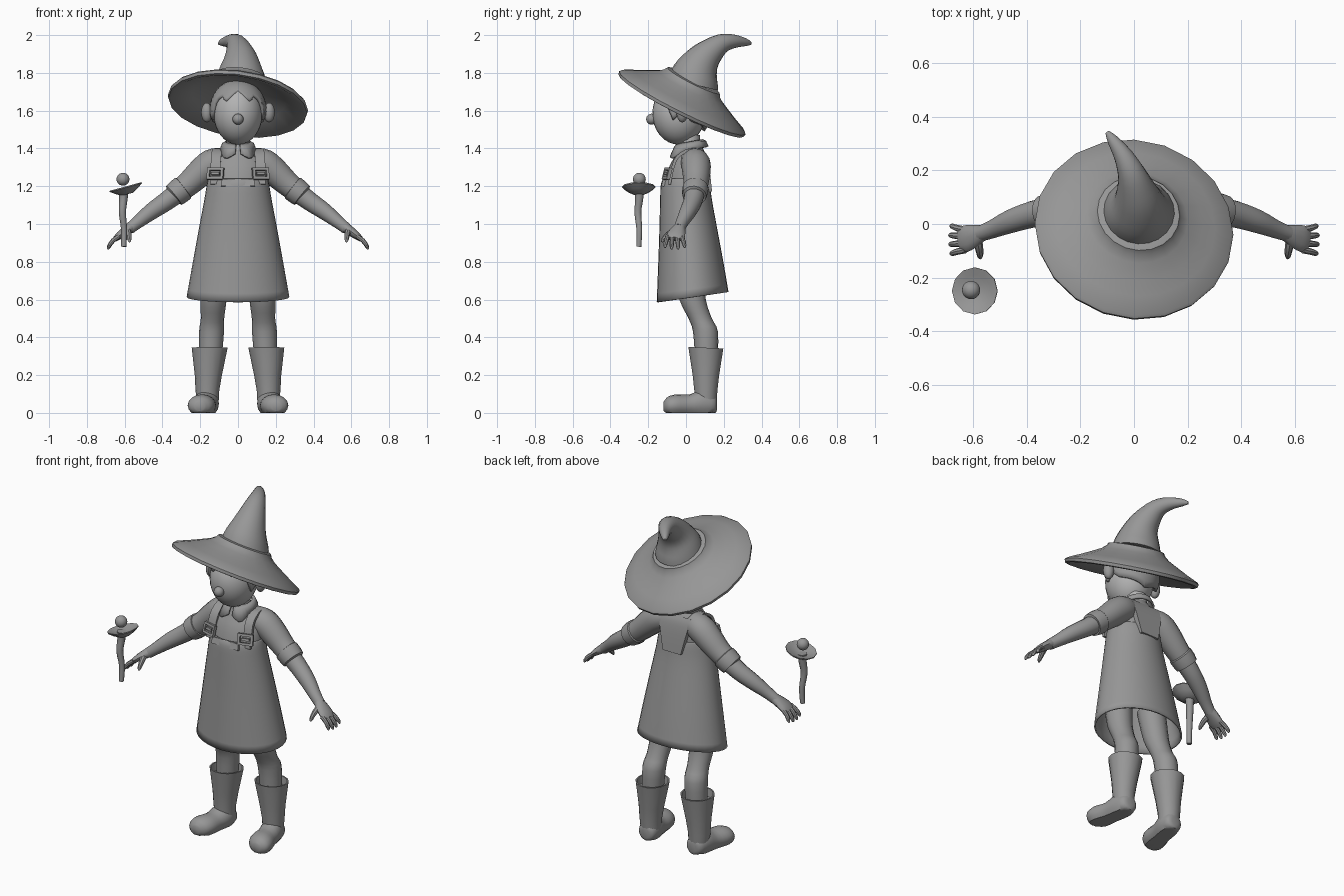
import bpy, bmesh, math
from mathutils import Vector, Matrix


def material(name, v):
    m = bpy.data.materials.new(name)
    m.diffuse_color = (v, v, v, 1)
    return m


GREY = material("mid grey", 0.31)
PALE = material("pale grey", 0.45)


def finish(name, bm, mirror=False, mat=GREY):
    bmesh.ops.recalc_face_normals(bm, faces=bm.faces[:])
    me = bpy.data.meshes.new(name)
    bm.to_mesh(me)
    bm.free()
    me.materials.append(mat)
    ob = bpy.data.objects.new(name, me)
    bpy.context.collection.objects.link(ob)
    if mirror:
        ob.modifiers.new("mirror", 'MIRROR')
    return ob


def spline(pts, sub):
    """Catmull-Rom through tuples of any length."""
    if sub < 2:
        return [tuple(p) for p in pts]
    q = [pts[0]] + list(pts) + [pts[-1]]
    out = []
    for i in range(1, len(q) - 2):
        for k in range(sub):
            t = k / sub
            out.append(tuple(
                0.5 * (2 * b + (c - a) * t + (2 * a - 5 * b + 4 * c - d) * t * t
                       + (3 * b - a - 3 * c + d) * t ** 3)
                for a, b, c, d in zip(*q[i - 1:i + 3])))
    return out + [tuple(pts[-1])]


def tube(name, pts, n=16, sub=3, ref=(1, 0, 0), axis=None, mirror=False,
         caps=True, mat=GREY, edit=None):
    """Loft rings (x, y, z, radius along ref, other radius)."""
    pts = spline([p if len(p) == 5 else (*p, p[3]) for p in pts], sub)
    bm = bmesh.new()
    rings = []
    ph, sc = (math.pi / 4, math.sqrt(2)) if n == 4 else (0, 1)
    for i, p in enumerate(pts):
        a, b = pts[max(i - 1, 0)], pts[min(i + 1, len(pts) - 1)]
        t = Vector(axis) if axis else Vector(b[:3]) - Vector(a[:3])
        t.normalize()
        u = Vector(ref)
        u = (u - t * u.dot(t)).normalized()
        v = t.cross(u)
        ring = []
        for k in range(n):
            w = 2 * math.pi * k / n + ph
            ring.append(bm.verts.new(Vector(p[:3]) + u * (sc * p[3] * math.cos(w))
                                     + v * (sc * p[4] * math.sin(w))))
        rings.append(ring)
    for r, s in zip(rings, rings[1:]):
        for k in range(n):
            bm.faces.new((r[k], r[(k + 1) % n], s[(k + 1) % n], s[k]))
    if caps:
        bm.faces.new(rings[0])
        bm.faces.new(rings[-1])
    if edit:
        for v in bm.verts:
            edit(v.co)
    return finish(name, bm, mirror, mat)


def ball(name, c, r, mirror=False, mat=GREY, seg=20):
    bm = bmesh.new()
    bmesh.ops.create_uvsphere(bm, u_segments=seg, v_segments=seg // 2 + 2, radius=1)
    bm.transform(Matrix.Translation(c) @ Matrix.Diagonal((*r, 1)))
    return finish(name, bm, mirror, mat)


def lerp_table(tab, a):
    for (a0, z0), (a1, z1) in zip(tab, tab[1:]):
        if a <= a1:
            return z0 + (z1 - z0) * (a - a0) / (a1 - a0)
    return tab[-1][1]


UP = (0, 0, 1)

# hat brim, a tilted shallow cone with an open underside
N = Vector((0.124, 0.444, 0.887)).normalized()
BASE = Vector((0, -0.02, 1.64))
brim = [(0.13, 0.08), (0.25, 0.03), (0.355, -0.018), (0.37, -0.015), (0.374, 0.002),
        (0.365, 0.012), (0.30, 0.042), (0.25, 0.067), (0.19, 0.098), (0.165, 0.118),
        (0.155, 0.135), (0.13, 0.14)]
tube("hat_brim", [(*(BASE + N * h), r) for r, h in brim], n=20, sub=1, axis=N)

# bent hat crown
tube("hat_crown", [(0.015, 0.035, 1.74, 0.138), (0.015, 0.052, 1.80, 0.122),
                   (0.015, 0.085, 1.862, 0.095), (0.007, 0.13, 1.912, 0.073),
                   (-0.01, 0.19, 1.955, 0.052), (-0.04, 0.255, 1.967, 0.036),
                   (-0.08, 0.315, 1.962, 0.021), (-0.1, 0.343, 1.955, 0.008)], n=20)

# head, nose, ears, neck
ball("head", (0, -0.038, 1.585), (0.13, 0.14, 0.165), mat=PALE, seg=28)
ball("nose", (0, -0.182, 1.555), (0.029, 0.029, 0.029))
ball("ear", (0.165, -0.02, 1.59), (0.03, 0.03, 0.052), mirror=True)
tube("neck", [(0, 0.02, 1.34, 0.065), (0, 0.015, 1.47, 0.058)], sub=1, mat=PALE)

# hair cap with a fringe whose lower edge varies around the head
FRINGE = [(0, 1.71), (15, 1.68), (28, 1.645), (38, 1.68), (55, 1.66), (72, 1.54),
          (85, 1.6), (110, 1.54), (180, 1.49)]
bm = bmesh.new()
M, K = 56, 10
grid = []
for i in range(M):
    a = 360 * i / M
    z = lerp_table(FRINGE, min(a, 360 - a))
    end = math.acos(max(-1, min(1, (z - 1.6) / 0.165)))
    a = math.radians(a)
    grid.append([bm.verts.new((0.152 * math.sin(f) * math.sin(a),
                               -0.02 - 0.158 * math.sin(f) * math.cos(a),
                               1.6 + 0.165 * math.cos(f)))
                 for f in (0.1 + (end - 0.1) * k / K for k in range(K + 1))])
for i in range(M):
    g, h = grid[i], grid[(i + 1) % M]
    for k in range(K):
        bm.faces.new((g[k], h[k], h[k + 1], g[k + 1]))
bm.faces.new([g[0] for g in grid])
hair = finish("hair", bm)
hair.modifiers.new("thickness", 'SOLIDIFY').thickness = 0.02

# shirt body
tube("shirt", [(0, 0, 1.12, 0.155, 0.115), (0, 0, 1.2, 0.155, 0.117),
               (0, 0.01, 1.3, 0.15, 0.1), (0, 0.025, 1.37, 0.115, 0.078),
               (0, 0.022, 1.42, 0.062, 0.056)], n=24, axis=UP)

# pointed collar, open at the front
bm = bmesh.new()
prev = None
for i in range(33):
    a = 8 + 344 * i / 32
    d = min(a, 360 - a)
    tip = max(0, 1 - abs(d - 35) / 30)
    r, drop = 0.092 + 0.03 * tip, 0.04 + 0.03 * tip
    s, c = math.sin(math.radians(a)), -math.cos(math.radians(a))
    row = [bm.verts.new((q * s, 0.022 + q * c, 1.432 + 0.18 * q * c - h))
           for q, h in ((0.064, 0.0), (0.08, 0.01), (r, drop))]
    if prev:
        for k in range(2):
            bm.faces.new((prev[k], row[k], row[k + 1], prev[k + 1]))
    prev = row
collar = finish("collar", bm)
sol = collar.modifiers.new("thickness", 'SOLIDIFY')
sol.thickness, sol.offset = 0.012, 0


# flared dress with a hem that rises toward the back
def hem(co):
    co.z += 0.145 * co.y * max(0, (1.1 - co.z) / 0.5)


dress = tube("dress", [(0, 0.035, 0.608, 0.272, 0.19), (0, 0.025, 0.78, 0.242, 0.173),
                       (0, 0.012, 0.97, 0.208, 0.153), (0, 0, 1.13, 0.178, 0.137),
                       (0, -0.003, 1.21, 0.165, 0.13), (0, 0, 1.24, 0.158, 0.12)],
             n=32, axis=UP, caps=False, edit=hem)
dress.modifiers.new("thickness", 'SOLIDIFY').thickness = 0.01

# bib, back panel and shoulder straps
tube("bib", [(0, -0.124, 1.2, 0.09, 0.008), (0, -0.113, 1.235, 0.085, 0.008)],
     n=4, sub=1)
tube("back_panel", [(0, 0.126, 1.17, 0.06, 0.012), (0, 0.112, 1.28, 0.085, 0.014),
                    (0, 0.1, 1.345, 0.1, 0.014), (0, 0.086, 1.375, 0.1, 0.014)], n=4)
tube("strap", [(0.12, -0.088, 1.21, 0.026, 0.008), (0.12, -0.072, 1.29, 0.026, 0.008),
               (0.115, -0.045, 1.355, 0.026, 0.008), (0.11, 0.02, 1.392, 0.026, 0.008),
               (0.1, 0.075, 1.37, 0.026, 0.008), (0.09, 0.1, 1.31, 0.026, 0.008)],
     n=4, mirror=True)

# square buckles made of four bars and a centre tongue
bm = bmesh.new()
for x, z, w, h in ((0, 0.025, 0.09, 0.014), (0, -0.025, 0.09, 0.014),
                   (-0.038, 0, 0.014, 0.05), (0.038, 0, 0.014, 0.05),
                   (0, 0, 0.045, 0.014)):
    bmesh.ops.create_cube(bm, size=1, matrix=Matrix.Translation((x, 0, z))
                          @ Matrix.Diagonal((w, 0.018, h, 1)))
bm.transform(Matrix.Translation((0.12, -0.1, 1.266)) @ Matrix.Rotation(0.3, 4, 'Z')
             @ Matrix.Rotation(-0.25, 4, 'X'))
finish("buckle", bm, mirror=True)

# sleeves with rolled cuffs, arms
tube("sleeve", [(0.08, 0.04, 1.335, 0.07), (0.14, 0.052, 1.318, 0.078),
                (0.2, 0.055, 1.27, 0.074), (0.26, 0.053, 1.215, 0.066),
                (0.325, 0.046, 1.163, 0.06)], ref=(0, 1, 0), mirror=True)
tube("cuff", [(0.285, 0.05, 1.194, 0.06), (0.29, 0.05, 1.19, 0.069),
              (0.32, 0.047, 1.167, 0.068), (0.34, 0.044, 1.151, 0.064),
              (0.342, 0.044, 1.149, 0.05)], sub=1, ref=(0, 1, 0), mirror=True)
tube("arm", [(0.3, 0.048, 1.18, 0.055), (0.38, 0.036, 1.12, 0.05),
             (0.46, 0.01, 1.065, 0.044), (0.53, -0.02, 1.01, 0.034),
             (0.575, -0.036, 0.975, 0.03)], ref=(0, 1, 0), mirror=True)

# hands: palm, four fingers and a thumb
tube("palm", [(0.56, -0.03, 0.987, 0.028, 0.028), (0.595, -0.044, 0.963, 0.042, 0.025),
              (0.63, -0.055, 0.937, 0.05, 0.02), (0.65, -0.06, 0.92, 0.042, 0.014)],
     n=12, ref=(0, 1, 0), mirror=True)
for i in range(4):
    y0, y1 = -0.022 - 0.025 * i, -0.008 - 0.034 * i
    e = 0.008 if i in (1, 2) else 0
    tube("finger", [(0.63, y0, 0.935, 0.013), (0.662, (y0 + y1) / 2, 0.912, 0.012),
                    (0.68 + e / 2, y1, 0.887 - e, 0.01),
                    (0.685 + e / 2, y1, 0.874 - e, 0.004)],
         n=8, sub=2, ref=(0, 1, 0), mirror=True)
tube("thumb", [(0.585, -0.06, 0.965, 0.018), (0.578, -0.095, 0.945, 0.015),
               (0.575, -0.12, 0.918, 0.011), (0.574, -0.128, 0.904, 0.004)],
     n=8, sub=2, mirror=True)

# legs
tube("leg", [(0.12, 0.005, 0.78, 0.08), (0.13, 0.035, 0.6, 0.07),
             (0.135, 0.075, 0.5, 0.062), (0.14, 0.103, 0.43, 0.066),
             (0.147, 0.108, 0.28, 0.06)], axis=UP, mirror=True)

# boot shafts with an open top, then rounded feet flat on the ground
tube("boot_shaft", [(0.16, 0.105, 0.03, 0.056), (0.162, 0.105, 0.12, 0.063),
                    (0.157, 0.105, 0.2, 0.072), (0.15, 0.105, 0.345, 0.095),
                    (0.15, 0.105, 0.345, 0.087), (0.15, 0.105, 0.3, 0.08)],
     n=14, sub=1, axis=(0, 0.04, 1), mirror=True)


def flatten(co):
    co.z = max(co.z, 0)


tube("boot_foot", [(0.158, 0.164, 0.045, 0.02, 0.03), (0.16, 0.15, 0.045, 0.05, 0.052),
                   (0.165, 0.09, 0.05, 0.064, 0.075), (0.177, 0.02, 0.04, 0.064, 0.058),
                   (0.192, -0.05, 0.04, 0.073, 0.058), (0.2, -0.095, 0.038, 0.06, 0.048),
                   (0.203, -0.118, 0.035, 0.025, 0.025)],
     axis=(0, 1, 0), mirror=True, edit=flatten)

# wand: crooked stick, tilted dish and ball
tube("wand_stick", [(-0.605, -0.25, 0.88, 0.014), (-0.603, -0.247, 0.97, 0.016),
                    (-0.612, -0.255, 1.06, 0.019), (-0.607, -0.248, 1.13, 0.022),
                    (-0.605, -0.247, 1.18, 0.027)], n=10)
T = Vector((-0.27, 0.0, 1)).normalized()
C = Vector((-0.592, -0.25, 1.185))
tube("wand_dish", [(*(C + T * h), r) for r, h in
                   ((0.03, -0.028), (0.06, -0.012), (0.088, 0.008), (0.088, 0.014),
                    (0.06, 0.004), (0.025, -0.008))], n=12, sub=1, axis=T)
ball("wand_ball", (-0.609, -0.247, 1.237), (0.034, 0.034, 0.034))

for ob in bpy.data.objects:
    ob.select_set(True)
    bpy.context.view_layer.objects.active = ob
bpy.ops.object.shade_smooth_by_angle(angle=math.radians(40))
